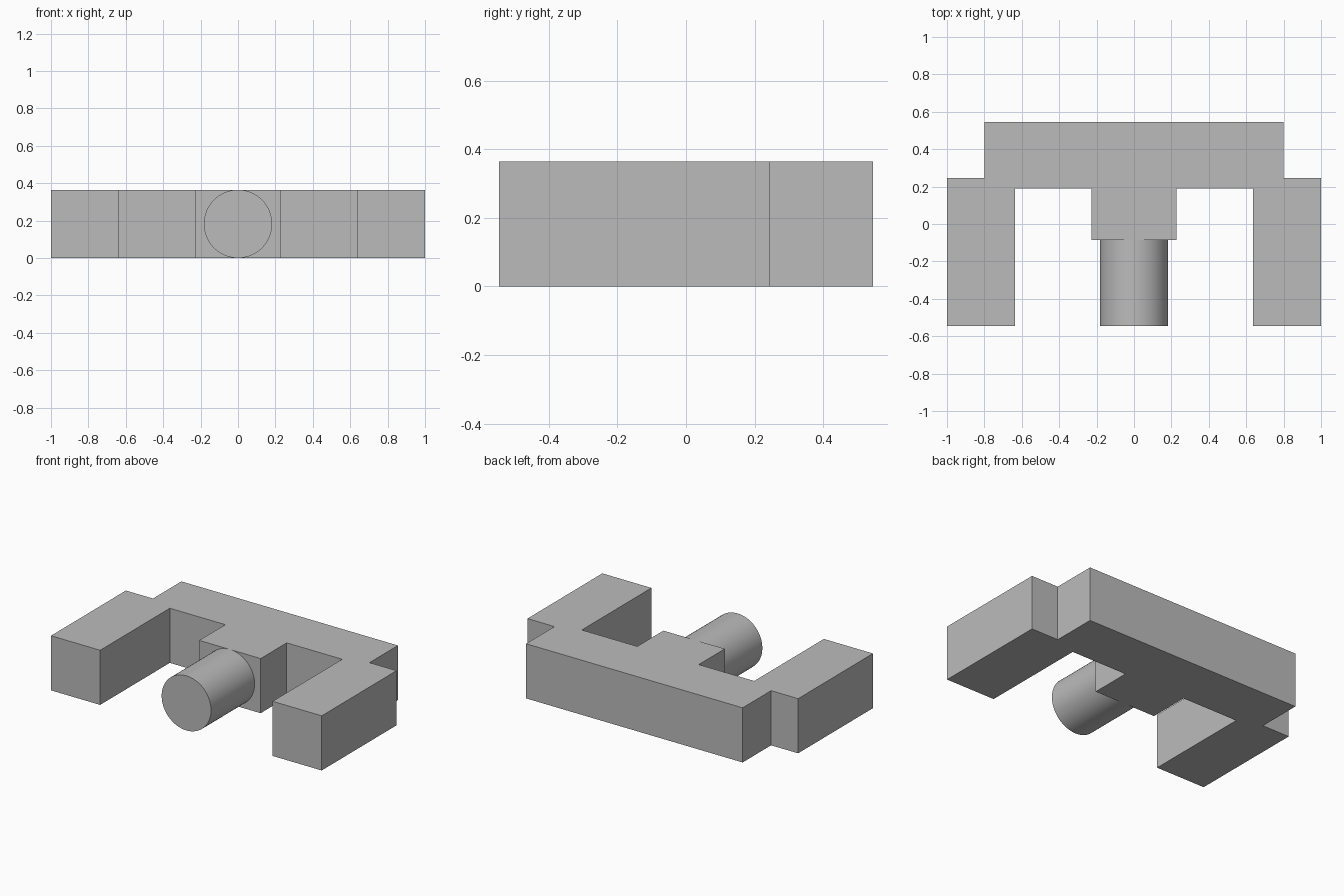
import bpy
import bmesh
import math

cube = bpy.data.objects.get("Cube")
if cube:
    bpy.data.objects.remove(cube, do_unlink=True)

HEIGHT = 0.365
FRONT, BACK = -0.545, 0.545

grey = bpy.data.materials.new("plain grey")
grey.use_nodes = True
colour = (0.5, 0.5, 0.5, 1)
grey.diffuse_color = colour
grey.node_tree.nodes["Principled BSDF"].inputs["Base Color"].default_value = colour

# Bracket: half outline mirrored across x, then extruded upward
half = [(0.227, -0.085), (0.227, 0.19), (0.637, 0.19), (0.637, FRONT),
        (1, FRONT), (1, 0.245), (0.8, 0.245), (0.8, BACK)]
outline = half + [(-x, y) for x, y in reversed(half)]

bm = bmesh.new()
base = bm.faces.new([bm.verts.new((x, y, 0)) for x, y in outline])
top = bmesh.ops.extrude_face_region(bm, geom=[base], use_keep_orig=True)
bmesh.ops.translate(bm, vec=(0, 0, HEIGHT),
                    verts=[v for v in top["geom"] if isinstance(v, bmesh.types.BMVert)])
bmesh.ops.recalc_face_normals(bm, faces=bm.faces)
mesh = bpy.data.meshes.new("bracket")
bm.to_mesh(mesh)
bm.free()
mesh.materials.append(grey)
bracket = bpy.data.objects.new("bracket", mesh)
bpy.context.collection.objects.link(bracket)

# Round peg on the front of the centre block
peg_back = -0.085
bpy.ops.mesh.primitive_cylinder_add(
    vertices=64, radius=HEIGHT / 2, depth=peg_back - FRONT,
    location=(0, (peg_back + FRONT) / 2, HEIGHT / 2),
    rotation=(math.pi / 2, 0, 0))
peg = bpy.context.object
peg.name = "peg"
peg.data.materials.append(grey)
bpy.ops.object.shade_smooth_by_angle(angle=math.radians(30))
